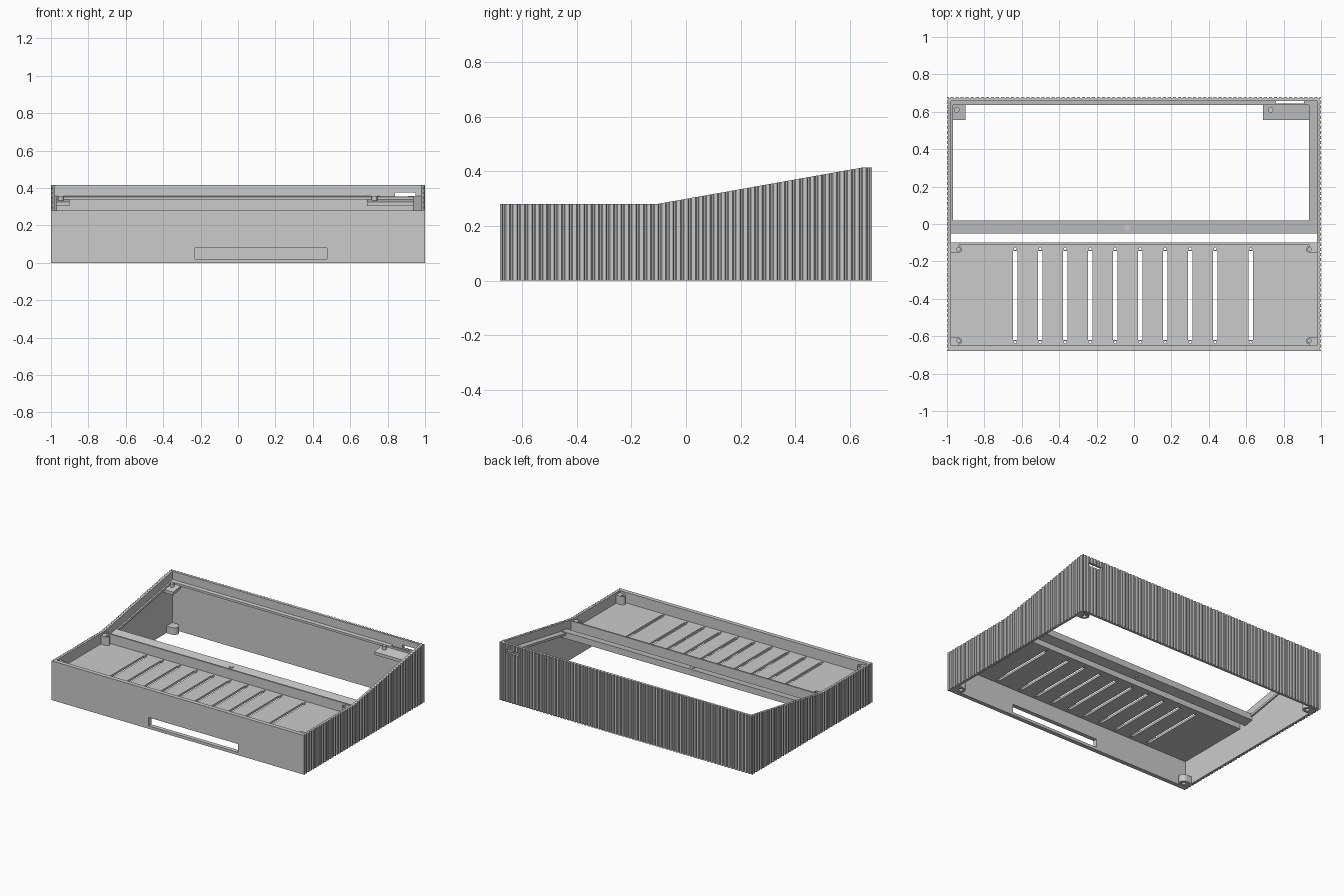
import bpy, bmesh, math
from mathutils import Matrix

if "Cube" in bpy.data.objects:
    bpy.data.objects.remove(bpy.data.objects["Cube"], do_unlink=True)

grey = bpy.data.materials.new("plastic_grey")
grey.use_nodes = True
COLOR = (0.6, 0.6, 0.6, 1)
grey.diffuse_color = COLOR
grey.node_tree.nodes["Principled BSDF"].inputs["Base Color"].default_value = COLOR

W, D, T = 1.0, 0.68, 0.022       # half width, half depth, wall thickness
BEND, TOP, LOW, HIGH = -0.11, 0.65, 0.28, 0.415
SLOPE = (HIGH - LOW) / (TOP - BEND)


def rim(y):
    """Height of the rim over the sloped part."""
    return LOW + SLOPE * (y - BEND)


def finish(bm, name):
    # Make the faces agree, then turn the solid right side out
    bmesh.ops.recalc_face_normals(bm, faces=bm.faces)
    if bm.calc_volume(signed=True) < 0:
        bmesh.ops.reverse_faces(bm, faces=bm.faces)
    me = bpy.data.meshes.new(name)
    bm.to_mesh(me)
    bm.free()
    me.materials.append(grey)
    ob = bpy.data.objects.new(name, me)
    bpy.context.scene.collection.objects.link(ob)
    return ob


def add_prism(bm, points, vec):
    face = bm.faces.new([bm.verts.new(p) for p in points])
    out = bmesh.ops.extrude_face_region(bm, geom=[face])["geom"]
    bmesh.ops.translate(bm, vec=vec, verts=[v for v in out if isinstance(v, bmesh.types.BMVert)])


def add_box(bm, x0, x1, y0, y1, z0, z1):
    add_prism(bm, [(x0, y0, z0), (x1, y0, z0), (x1, y1, z0), (x0, y1, z0)], (0, 0, z1 - z0))


def add_slab(bm, x0, x1, y0, y1, drop, thick):
    """Plate lying parallel to the sloped rim, a fixed drop below it."""
    pts = [(x0, y, rim(y) - d) for y, d in
           ((y0, drop), (y1, drop), (y1, drop + thick), (y0, drop + thick))]
    add_prism(bm, pts, (x1 - x0, 0, 0))


def add_cyl(bm, x, y, z0, z1, r, n=20):
    bmesh.ops.create_cone(bm, cap_ends=True, segments=n, radius1=r, radius2=r, depth=z1 - z0,
                          matrix=Matrix.Translation((x, y, (z0 + z1) / 2)))


def boolean(ob, bm, operation="DIFFERENCE"):
    """Cut with a temporary solid and bake the result."""
    cutter = finish(bm, "cutter")
    cutter.hide_render = True
    mod = ob.modifiers.new("cut", "BOOLEAN")
    mod.operation, mod.object, mod.solver = operation, cutter, "EXACT"
    dg = bpy.context.evaluated_depsgraph_get()
    me = bpy.data.meshes.new_from_object(ob.evaluated_get(dg))
    ob.modifiers.clear()
    ob.data = me
    bpy.data.objects.remove(cutter, do_unlink=True)


# Walls: ribbed plan on both sides and the back, plain front
def ribs(length, count):
    """Offsets along a wall and the groove depth there."""
    step = length / count
    for i in range(count):
        for f, deep in ((0.25, 0), (0.4, 1), (0.6, 1), (0.75, 0)):
            yield (i + f) * step, 0.009 * deep


right = [(W - d, -D + s) for s, d in ribs(2 * D, 50)]
back = [(W - s, D - d) for s, d in ribs(2 * W, 74)]
left = [(-x, y) for x, y in reversed(right)]
plan = [(-W, -D), (W, -D)] + right + [(W, D)] + back + [(-W, D)] + left
bm = bmesh.new()
add_prism(bm, [(x, y, 0) for x, y in plan], (0, 0, 0.6))
walls = finish(bm, "ribbed_walls")

# Trim the top to the low front and rising back
bm = bmesh.new()
side = [(-0.8, LOW), (BEND, LOW), (TOP, HIGH), (0.8, HIGH), (0.8, 0.8), (-0.8, 0.8)]
add_prism(bm, [(-1.2, y, z) for y, z in side], (2.4, 0, 0))
boolean(walls, bm)

# Hollow out the inside
bm = bmesh.new()
add_box(bm, -W + T, W - T, -D + 0.03, D - T, -0.1, 0.7)
boolean(walls, bm)

# Front opening and back cable slot
bm = bmesh.new()
add_box(bm, -0.23, 0.475, -0.75, -0.6, 0.02, 0.08)
add_box(bm, 0.84, 0.95, 0.62, 0.75, 0.35, 0.375)
boolean(walls, bm)

# Recessed front panel with slots and pin holes
bm = bmesh.new()
add_box(bm, -0.985, 0.985, -0.655, -0.1, 0.19, 0.205)
panel = finish(bm, "slotted_panel")
bm = bmesh.new()
for x in [-0.635 + 0.1337 * i for i in range(9)] + [0.623]:
    add_box(bm, x - 0.012, x + 0.012, -0.62, -0.145, 0.1, 0.3)
    for y in (-0.633, -0.132):
        add_cyl(bm, x, y, 0.1, 0.3, 0.007, 10)
boolean(panel, bm)

# Upright lip along the back of the panel
bm = bmesh.new()
add_box(bm, -0.985, 0.985, -0.112, -0.1, 0.2, 0.272)
finish(bm, "panel_lip")

# Screw posts on the panel and blocks at the bottom corners
for name, spots, z0, z1, r in (("panel_post", (-0.625, -0.135), 0.2, 0.265, 0.018),
                               ("foot_block", (-0.62, 0.62), 0.0, 0.05, 0.032)):
    for sx in (-1, 1):
        for y in spots:
            bm = bmesh.new()
            add_cyl(bm, sx * 0.938, y, z0, z1, r)
            post = finish(bm, name)
            bm = bmesh.new()
            edge = y + math.copysign(0.035, y if z0 == 0 else y + 0.38)
            add_box(bm, *sorted((sx * 0.938, sx * 0.982)), *sorted((y - math.copysign(r, edge - y), edge)), z0, z1)
            boolean(post, bm, "UNION")
            bm = bmesh.new()
            if z0 == 0:
                add_cyl(bm, sx * 0.938, y, -0.02, 0.04, 0.014)
            else:
                add_cyl(bm, sx * 0.938, y, 0.25, 0.3, 0.01)
            boolean(post, bm)

# Cross bar in front of the large opening
bm = bmesh.new()
add_slab(bm, -0.985, 0.985, -0.05, 0.02, 0.055, 0.045)
finish(bm, "cross_bar")

# Sloped ledges around the large opening
for name, x0, x1, y0, y1 in (("right_ledge", -0.985, -0.967, 0.01, 0.66),
                             ("left_ledge", 0.935, 0.985, 0.01, 0.64),
                             ("back_ledge", -0.985, 0.76, 0.635, 0.662),
                             ("back_ledge_end", 0.91, 0.985, 0.635, 0.662),
                             ("back_ledge_strip", 0.755, 0.915, 0.635, 0.645)):
    bm = bmesh.new()
    add_slab(bm, x0, x1, y0, y1, 0.06, 0.016)
    finish(bm, name)

# Mounting tabs in the back corners
for name, x0, x1 in (("right_tab", -0.985, -0.9), ("left_tab", 0.69, 0.975)):
    bm = bmesh.new()
    add_slab(bm, x0, x1, 0.555, 0.642, 0.073, 0.022)
    finish(bm, name)

# Screws
for name, x, y in (("right_screw", -0.948, 0.61), ("left_screw", 0.73, 0.61),
                   ("bar_screw", -0.037, -0.02)):
    bm = bmesh.new()
    add_cyl(bm, x, y, rim(y) - 0.105, rim(y) - 0.05, 0.015)
    finish(bm, name)
